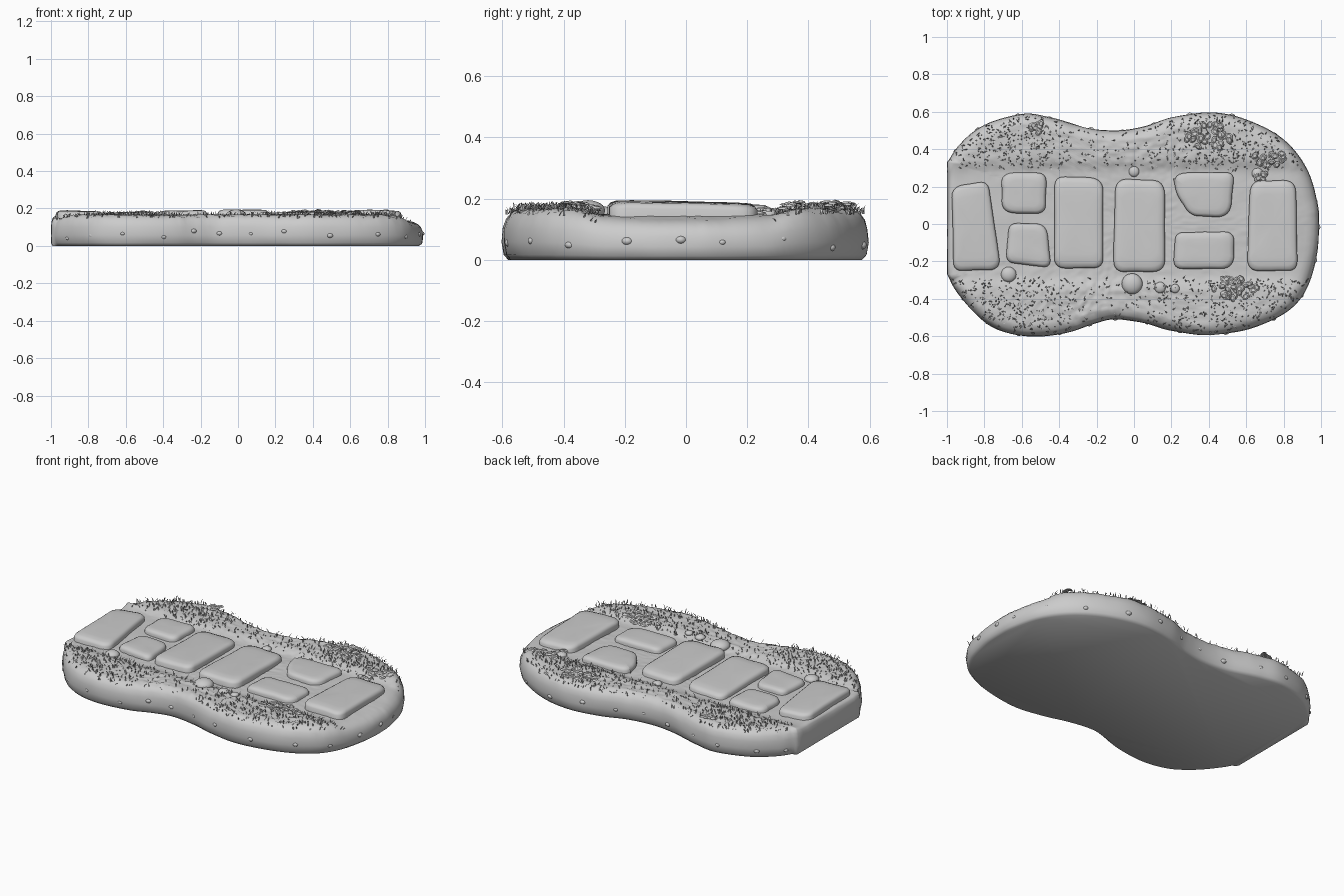
import bpy, bmesh, math, random
from mathutils import Vector, Matrix, noise

if "Cube" in bpy.data.objects:
    bpy.data.objects.remove(bpy.data.objects["Cube"])

random.seed(7)
stone_grey = bpy.data.materials.new("stone grey")
stone_grey.diffuse_color = (0.6, 0.6, 0.6, 1)
stone_grey.use_nodes = True
stone_grey.node_tree.nodes["Principled BSDF"].inputs["Base Color"].default_value = stone_grey.diffuse_color


def finish(name, bm, smooth=True, angle=40):
    bmesh.ops.recalc_face_normals(bm, faces=bm.faces)
    me = bpy.data.meshes.new(name)
    bm.to_mesh(me)
    bm.free()
    me.materials.append(stone_grey)
    if smooth:
        me.shade_smooth()
        me.set_sharp_from_angle(angle=math.radians(angle))
    ob = bpy.data.objects.new(name, me)
    bpy.context.collection.objects.link(ob)
    return ob


def ramp(v, a, b):
    t = min(1, max(0, (v - a) / (b - a)))
    return t * t * (3 - 2 * t)


def ground(x, y):
    """Height of the soil: low path in the middle, rough banks beside it."""
    bank = ramp(abs(y), 0.27, 0.36)
    rough = noise.noise((x * 9, y * 9, 1)) * 0.004
    rough += noise.noise((x * 38, y * 38, 5)) * (0.003 + 0.005 * bank)
    return 0.147 + 0.018 * bank - 0.025 * ramp(x, 0.82, 0.99) + rough


def stitch(bm, rings):
    n = len(rings[0])
    for a, b in zip(rings, rings[1:]):
        for i in range(n):
            j = (i + 1) % n
            bm.faces.new((a[i], a[j], b[j], b[i]))


# Waisted outline with one straight end
ctrl = [(-1, .33), (-.93, .43), (-.8, .53), (-.6, .59), (-.45, .57), (-.25, .515),
        (-.1, .5), (.05, .52), (.2, .57), (.4, .597), (.6, .56), (.8, .45),
        (.92, .3), (.98, .12), (.99, 0), (.98, -.15), (.93, -.33), (.83, -.46),
        (.65, -.55), (.4, -.595), (.2, -.57), (.05, -.53), (-.1, -.51), (-.22, -.535),
        (-.35, -.58), (-.55, -.603), (-.72, -.57), (-.85, -.48), (-.95, -.36), (-1, -.27)]
P = [Vector(p) for p in ctrl]
outline = []
for i in range(len(P)):
    a, b, c, d = P[i - 1], P[i], P[(i + 1) % len(P)], P[(i + 2) % len(P)]
    if i == 0:
        a = b * 2 - c
    if i == len(P) - 2:
        d = c * 2 - b
    straight = i == len(P) - 1
    steps = 12 if straight else 8
    for k in range(steps):
        t = k / steps
        if straight:
            q = b.lerp(c, t)
        else:
            q = 0.5 * (2 * b + (c - a) * t + (2 * a - 5 * b + 4 * c - d) * t * t
                       + (3 * b - a - 3 * c + d) * t ** 3)
        outline.append(q)
N = len(outline)


def inward(i):
    t = outline[(i + 1) % N] - outline[i - 1]
    return Vector((t.y, -t.x)).normalized()


# Base slab with rolled edge and rough top
bm = bmesh.new()
rings = []
for inset, f in [(.022, 0), (.007, .1), (0, .35), (.003, .62), (.012, .8), (.028, .92), (.05, .985)]:
    ring = []
    for i, p in enumerate(outline):
        k = 0.35 if p.x < -0.985 else 1
        q = p + inward(i) * inset * k
        q += inward(i) * noise.noise((p.x * 6, p.y * 6, f * 3)) * 0.004 * (f > 0)
        q.x = max(q.x, -1)
        ring.append(bm.verts.new((q.x, q.y, f * ground(q.x, q.y))))
    rings.append(ring)
edge = [v.co.copy() for v in rings[-1]]
for r in range(1, 46):
    s = 1 - r / 46
    rings.append([bm.verts.new((c.x * s, c.y * s, ground(c.x * s, c.y * s))) for c in edge])
stitch(bm, rings)
bm.faces.new(rings[0])
bm.faces.new(rings[-1])
finish("ground_base", bm, angle=60)

# Paving stones: corner points, top height, tilt along x and y
pavers = [
    ([(-.975, .2), (-.78, .23), (-.71, -.245), (-.965, -.25)], .187, -.02, .0),
    ([(-.71, .275), (-.465, .275), (-.475, .055), (-.705, .06)], .178, .0, .0),
    ([(-.67, .005), (-.465, .0), (-.445, -.235), (-.685, -.205)], .178, .0, .0),
    ([(-.425, .255), (-.165, .245), (-.165, -.235), (-.425, -.235)], .186, .02, -.02),
    ([(-.1, .24), (.165, .235), (.165, -.255), (-.11, -.255)], .19, .0, -.02),
    ([(.205, .275), (.535, .275), (.515, .035), (.3, .045), (.23, .15)], .18, .0, .0),
    ([(.22, -.045), (.535, -.04), (.535, -.24), (.21, -.24)], .18, .0, .0),
    ([(.62, .23), (.865, .235), (.875, -.25), (.605, -.25)], .188, -.02, -.02)]


def paver(name, corners, top, tx, ty):
    pts = []
    cs = [Vector(c) for c in corners]
    for i, c in enumerate(cs):
        a, b = cs[i - 1] - c, cs[(i + 1) % len(cs)] - c
        rad = random.uniform(.045, .08)
        a, b = c + a.normalized() * rad, c + b.normalized() * rad
        pts += [a.lerp(c, k / 6).lerp(c.lerp(b, k / 6), k / 6) for k in range(7)]
        nxt = cs[(i + 1) % len(cs)]
        pts += [b.lerp(nxt, t) for t in (.2, .4, .6)]
    mid = sum(pts, Vector((0, 0))) / len(pts)
    w = min(max(p.x for p in pts) - mid.x, max(p.y for p in pts) - mid.y)
    bm = bmesh.new()
    rings = []
    for inset, drop in [(0, .06), (0, .02), (.005, .009), (.016, .002), (.04, 0), (.07, -.001)]:
        ring = []
        for p in pts:
            d = p - mid
            d *= 1 - inset / w
            q = mid + d
            q += d.normalized() * noise.noise((q.x * 14, q.y * 14, 2)) * .004
            z = top - drop + tx * d.x + ty * d.y + noise.noise((q.x * 9, q.y * 9, 8)) * .003
            ring.append(bm.verts.new((q.x, q.y, z)))
        rings.append(ring)
    stitch(bm, rings)
    c = bm.verts.new((mid.x, mid.y, top + .001))
    last = rings[-1]
    for i in range(len(last)):
        bm.faces.new((last[i], last[(i + 1) % len(last)], c))
    bm.faces.new(rings[0])
    finish(name, bm, angle=50)


for i, args in enumerate(pavers):
    paver(f"paving_stone_{i + 1}", *args)

# Loose pebbles on the soil and small stones set into the rim
bm = bmesh.new()


def pebble(x, y, z, r, sx=1, sy=1, sz=.6):
    m = Matrix.Translation((x, y, z)) @ Matrix.Diagonal((r * sx, r * sy, r * sz, 1))
    bmesh.ops.create_icosphere(bm, subdivisions=3, radius=1, matrix=m)


for x, y, r in [(-.67, -.27, .041), (-.01, -.32, .056), (.14, -.34, .03),
                (.22, -.345, .024), (0, .28, .028), (.66, .27, .03)]:
    pebble(x, y, ground(x, y) + .003, r)
for i in range(5, N - 14, 9):
    p = outline[i] + inward(i) * .012
    pebble(p.x, p.y, random.uniform(.035, .08), random.uniform(.014, .02), 1, 1, .75)
finish("pebbles", bm, angle=60)


def inside(x, y, margin):
    near = min(range(N), key=lambda i: (outline[i].x - x) ** 2 + (outline[i].y - y) ** 2)
    return (Vector((x, y)) - outline[near]).dot(inward(near)) > margin


# Grass blades on both banks, thicker near the four lobes
bm = bmesh.new()
count = 0
while count < 1500:
    x, y = random.uniform(-.97, .95), random.choice((-1, 1)) * random.uniform(.29, .6)
    lobe = max(math.exp(-((x + .62) / .3) ** 2), math.exp(-((x - .5) / .36) ** 2))
    if random.random() > .2 + .8 * lobe or not inside(x, y, .012):
        continue
    count += 1
    a = random.uniform(0, math.tau)
    h, lean, w = random.uniform(.008, .027), random.uniform(.005, .025), .0035
    z = ground(x, y) - (.003 if inside(x, y, .04) else .014)
    side = Vector((-math.sin(a), math.cos(a), 0)) * w
    base, out = Vector((x, y, z)), Vector((math.cos(a), math.sin(a), 0)) * lean
    middle = base + out * .4 + Vector((0, 0, h * .7))
    v = [bm.verts.new(c) for c in (base - side, base + side, middle + side * .7,
                                   middle - side * .7, base + out + Vector((0, 0, h)))]
    bm.faces.new(v[:4])
    bm.faces.new((v[3], v[2], v[4]))
finish("grass_blades", bm, smooth=False)

# Low leafy clumps
bm = bmesh.new()
for cx, cy, rx, ry, n in [(.54, -.34, .12, .06, 38), (.4, .47, .12, .07, 34),
                          (.72, .35, .1, .04, 22), (-.52, .53, .06, .04, 10), (.67, .26, .04, .02, 6)]:
    for _ in range(n):
        a, r = random.uniform(0, math.tau), math.sqrt(random.random())
        x, y = cx + rx * r * math.cos(a), cy + ry * r * math.sin(a)
        m = (Matrix.Translation((x, y, ground(x, y) + random.uniform(.008, .024)))
             @ Matrix.Rotation(random.uniform(0, math.tau), 4, 'Z')
             @ Matrix.Rotation(random.uniform(-.4, .4), 4, 'X')
             @ Matrix.Diagonal((1, .75, 1, 1)))
        bmesh.ops.create_cone(bm, cap_ends=True, segments=8, radius1=.021, radius2=.012,
                              depth=.006, matrix=m)
finish("leaf_clumps", bm, smooth=False)
